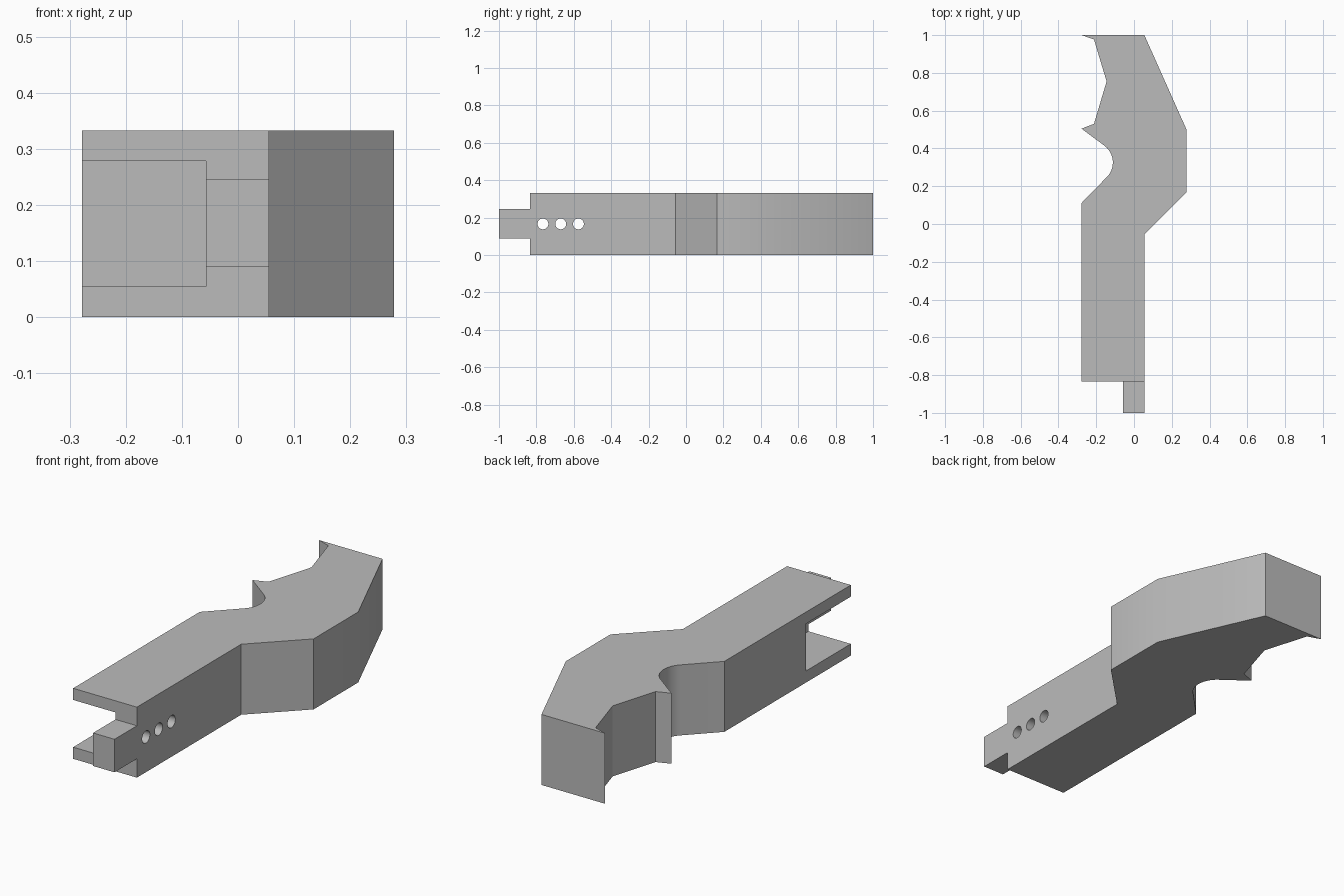
import bpy, bmesh, math
from mathutils import Matrix, Vector

default = bpy.data.objects.get("Cube")
if default:
    bpy.data.objects.remove(default, do_unlink=True)

HEIGHT = 0.333
MID = HEIGHT / 2

grey = bpy.data.materials.new("plain grey")
grey.use_nodes = True
colour = (0.5, 0.5, 0.5, 1)
grey.diffuse_color = colour
grey.node_tree.nodes["Principled BSDF"].inputs["Base Color"].default_value = colour


def make_object(name, bm):
    bmesh.ops.recalc_face_normals(bm, faces=bm.faces)
    mesh = bpy.data.meshes.new(name)
    bm.to_mesh(mesh)
    bm.free()
    mesh.materials.append(grey)
    ob = bpy.data.objects.new(name, mesh)
    bpy.context.collection.objects.link(ob)
    return ob


def box(name, low, high):
    low, high = Vector(low), Vector(high)
    bm = bmesh.new()
    matrix = Matrix.Translation((low + high) / 2) @ Matrix.Diagonal((*(high - low), 1))
    bmesh.ops.create_cube(bm, size=1, matrix=matrix)
    return make_object(name, bm)


def cross_hole(name, y):
    bm = bmesh.new()
    matrix = Matrix.Translation((0, y, MID)) @ Matrix.Rotation(math.pi / 2, 4, "Y")
    bmesh.ops.create_cone(bm, cap_ends=True, segments=32, radius1=0.029,
                          radius2=0.029, depth=0.3, matrix=matrix)
    return make_object(name, bm)


def combine(target, tool, operation):
    mod = target.modifiers.new(tool.name, "BOOLEAN")
    mod.object, mod.operation, mod.solver = tool, operation, "EXACT"
    bpy.context.view_layer.objects.active = target
    bpy.ops.object.modifier_apply(modifier=mod.name)
    bpy.data.objects.remove(tool, do_unlink=True)


# Body outline: angled back, straight grip, rounded notch and two hooks
arc = []
for i in range(17):
    a = math.radians(-45 + 97 * i / 16)
    arc.append((-0.222 + 0.11 * math.cos(a), 0.326 + 0.11 * math.sin(a)))
outline = [(-0.278, 1), (0.055, 1), (0.278, 0.5), (0.278, 0.167),
           (0.055, -0.055), (0.055, -0.833), (-0.278, -0.833), (-0.278, 0.111)]
outline += arc
outline += [(-0.278, 0.505), (-0.212, 0.53), (-0.145, 0.755), (-0.212, 0.977)]

bm = bmesh.new()
base = bm.faces.new([bm.verts.new((x, y, 0)) for x, y in outline])
raised = bmesh.ops.extrude_face_region(bm, geom=[base], use_keep_orig=True)
top = [v for v in raised["geom"] if isinstance(v, bmesh.types.BMVert)]
bmesh.ops.translate(bm, verts=top, vec=(0, 0, HEIGHT))
body = make_object("body", bm)

# Tongue at the front end
combine(body, box("tongue", (-0.057, -1, 0.089), (0.055, -0.75, 0.245)), "UNION")

# Side pocket, open to the front on the notched side
combine(body, box("pocket", (-0.4, -1.1, 0.055), (-0.057, -0.5, 0.278)), "DIFFERENCE")

# Row of holes through the remaining wall
for y in (-0.765, -0.67, -0.575):
    combine(body, cross_hole("hole", y), "DIFFERENCE")

bpy.ops.object.select_all(action="DESELECT")
body.select_set(True)
bpy.context.view_layer.objects.active = body
bpy.ops.object.shade_smooth_by_angle(angle=math.radians(30))
